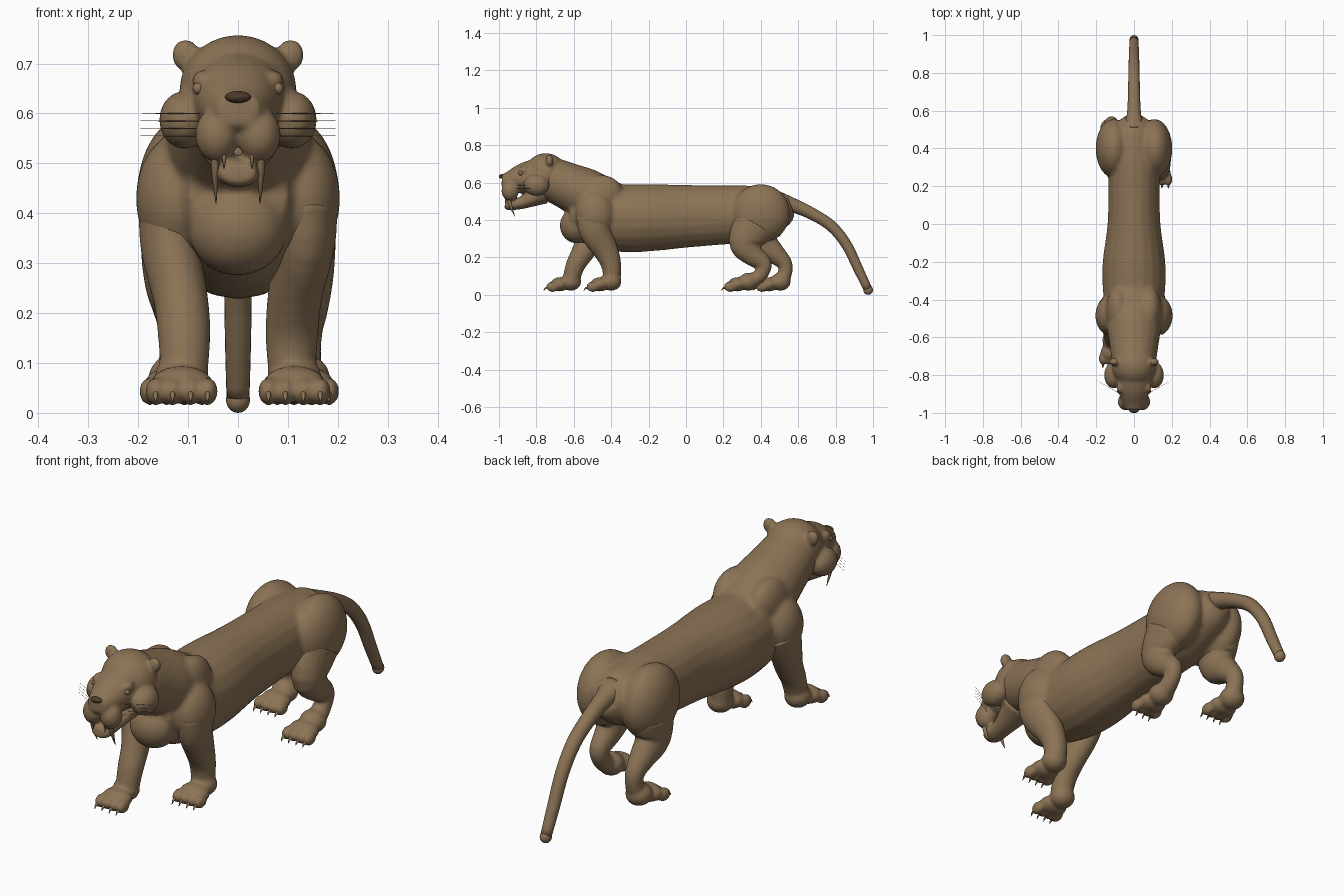
import bpy, bmesh, math
from mathutils import Vector, Matrix

cube = bpy.data.objects.get("Cube")
if cube:
    bpy.data.objects.remove(cube, do_unlink=True)


def material(name, colour):
    m = bpy.data.materials.new(name)
    m.use_nodes = True
    m.diffuse_color = (*colour, 1)
    bsdf = next(n for n in m.node_tree.nodes if n.type == 'BSDF_PRINCIPLED')
    bsdf.inputs["Base Color"].default_value = (*colour, 1)
    return m


FUR = material("brown fur", (0.26, 0.172, 0.092))
NOSE = material("dark nose", (0.075, 0.042, 0.022))


def ball(bm, centre, radii, tilt=0):
    """Ellipsoid, optionally tilted about x."""
    mat = (Matrix.Translation(centre) @ Matrix.Rotation(tilt, 4, 'X')
           @ Matrix.Diagonal((*radii, 1)))
    bmesh.ops.create_uvsphere(bm, u_segments=24, v_segments=14, radius=1, matrix=mat)


def loft(bm, stations, sides=20, steps=4):
    """Smooth tube through stations (x, y, z, half width, half depth)."""
    pts = [Vector(s) for s in stations]
    ext = [2 * pts[0] - pts[1]] + pts + [2 * pts[-1] - pts[-2]]
    path = []
    for i in range(len(pts) - 1):
        a, b, c, d = ext[i:i + 4]
        for k in range(steps):
            t = k / steps
            path.append(0.5 * (2 * b + (c - a) * t + (2 * a - 5 * b + 4 * c - d) * t ** 2
                               + (3 * b - a - 3 * c + d) * t ** 3))
    path.append(pts[-1])
    rings = []
    for i, p in enumerate(path):
        tan = (path[min(i + 1, len(path) - 1)] - path[max(i - 1, 0)]).to_3d().normalized()
        ref = Vector((0, 1, 0)) if abs(tan.x) > 0.8 else Vector((1, 0, 0))
        u = (ref - tan * ref.dot(tan)).normalized()
        v = tan.cross(u)
        ring = []
        for k in range(sides):
            a = 2 * math.pi * k / sides
            ring.append(bm.verts.new(Vector(p[:3]) + u * math.cos(a) * p[3]
                                     + v * math.sin(a) * p[4]))
        rings.append(ring)
    for r, s in zip(rings, rings[1:]):
        for k in range(sides):
            n = (k + 1) % sides
            bm.faces.new((r[k], r[n], s[n], s[k]))
    bm.faces.new(rings[0][::-1])
    bm.faces.new(rings[-1])


def part(name, build, mat=FUR, voxel=0, smooth=5):
    """Make one object; a voxel size fuses its pieces into one skin."""
    bm = bmesh.new()
    build(bm)
    bmesh.ops.recalc_face_normals(bm, faces=bm.faces)
    me = bpy.data.meshes.new(name)
    bm.to_mesh(me)
    bm.free()
    me.materials.append(mat)
    me.polygons.foreach_set("use_smooth", [True] * len(me.polygons))
    ob = bpy.data.objects.new(name, me)
    bpy.context.scene.collection.objects.link(ob)
    if voxel:
        r = ob.modifiers.new("fuse", 'REMESH')
        r.mode = 'VOXEL'
        r.voxel_size = voxel
        r.use_smooth_shade = True
        s = ob.modifiers.new("soften", 'SMOOTH')
        s.factor = 0.5
        s.iterations = smooth
    return ob


# Torso with chest, shoulders and haunches
def torso(bm):
    loft(bm, [(0, -.62, .43, .10, .12), (0, -.5, .43, .145, .17), (0, -.35, .41, .165, .18),
              (0, -.2, .412, .166, .18), (0, 0, .42, .14, .168), (0, .2, .427, .136, .158),
              (0, .35, .435, .13, .15), (0, .5, .46, .10, .11), (0, .56, .48, .06, .06)])
    # neck
    loft(bm, [(0, -.36, .49, .13, .10), (0, -.52, .535, .145, .135), (0, -.64, .585, .13, .125),
              (0, -.74, .63, .115, .115)])
    ball(bm, (0, -.585, .37), (.10, .09, .095))
    for s in (-1, 1):
        ball(bm, (s * .085, -.46, .53), (.065, .125, .11), .25)
        ball(bm, (s * .125, -.485, .43), (.08, .105, .125))
        ball(bm, (s * .108, .4, .435), (.095, .157, .157))


part("body", torso, voxel=.01, smooth=6)


# Head: skull, brow, cheeks, muzzle, lower jaw, ears
def head(bm):
    ball(bm, (0, -.75, .645), (.118, .115, .112))
    loft(bm, [(0, -.78, .64, .105, .095), (0, -.88, .62, .085, .08),
              (0, -.95, .61, .06, .05), (0, -.985, .61, .042, .035)])
    loft(bm, [(0, -.76, .545, .085, .06), (0, -.87, .495, .05, .035),
              (0, -.94, .48, .045, .028), (0, -.968, .482, .035, .022)])
    for s in (-1, 1):
        ball(bm, (s * .108, -.80, .587), (.05, .07, .058))
        ball(bm, (s * .042, -.94, .557), (.044, .047, .055))
        ball(bm, (s * .07, -.865, .665), (.022, .03, .022))
        ball(bm, (s * .105, -.73, .717), (.028, .02, .032))


part("head", head, voxel=.007)
part("nose", lambda bm: ball(bm, (0, -.985, .633), (.026, .016, .012)), NOSE)


# Eyes, fangs and whiskers on both sides
def eyes(bm):
    for s in (-1, 1):
        ball(bm, (s * .08, -.885, .65), (.011, .012, .012))


def fangs(bm):
    for s in (-1, 1):
        loft(bm, [(s * .045, -.95, .53, .009, .011), (s * .046, -.94, .48, .007, .009),
                  (s * .044, -.915, .42, .001, .001)], sides=10)
        loft(bm, [(s * .028, -.962, .52, .005, .005), (s * .028, -.966, .49, .001, .001)], sides=8)


def whiskers(bm):
    for s in (-1, 1):
        for i in range(4):
            z = .555 + .015 * i
            loft(bm, [(s * .07, -.90, z, .0008, .0008), (s * .14, -.86, z, .0007, .0007),
                      (s * .195, -.83, z, .0004, .0004)], sides=4)


part("eyes", eyes)
part("fangs", fangs)
part("whiskers", whiskers)


# Legs, each ending in a four-toed paw
def leg(name, stations, x, heel):
    toes = [x + o for o in (-.052, -.018, .018, .052)]

    def limb(bm):
        loft(bm, stations)
        ball(bm, (x, heel, .07), (.055, .055, .048))
        ball(bm, (x, heel - .06, .056), (.064, .05, .038))
        for t in toes:
            ball(bm, (t, heel - .098, .043), (.021, .035, .028))

    def claws(bm):
        for t in toes:
            loft(bm, [(t, heel - .115, .04, .006, .006), (t, heel - .135, .036, .005, .005),
                      (t, heel - .147, .022, .001, .001)], sides=8)

    part(name, limb, voxel=.008, smooth=4)
    part(name + "_claws", claws)


leg("left_front_leg", [(.135, -.49, .42, .065, .10), (.135, -.485, .34, .06, .085),
                       (.115, -.43, .24, .055, .068), (.108, -.40, .16, .053, .054),
                       (.108, -.395, .08, .048, .046)], .113, -.40)
leg("right_front_leg", [(-.135, -.47, .42, .065, .10), (-.135, -.50, .33, .06, .08),
                        (-.115, -.55, .23, .055, .062), (-.108, -.59, .16, .053, .052),
                        (-.108, -.615, .08, .048, .046)], -.113, -.615)
leg("left_hind_leg", [(.12, .37, .38, .078, .12), (.127, .315, .28, .066, .088),
                      (.13, .355, .215, .052, .062), (.13, .415, .165, .04, .044),
                      (.13, .40, .11, .037, .038), (.13, .35, .07, .045, .04)], .13, .335)
leg("right_hind_leg", [(-.12, .41, .38, .078, .12), (-.125, .41, .28, .066, .088),
                       (-.122, .475, .22, .052, .058), (-.12, .525, .17, .04, .042),
                       (-.12, .53, .12, .037, .038), (-.12, .51, .07, .045, .04)], -.125, .505)


# Tail drooping to the ground
def tail(bm):
    loft(bm, [(0, .50, .495, .06, .055), (0, .58, .475, .038, .038), (0, .68, .43, .032, .032),
              (0, .78, .365, .03, .03), (0, .86, .265, .028, .028), (0, .92, .14, .026, .026),
              (0, .972, .032, .023, .023)])
    ball(bm, (0, .974, .026), (.024, .026, .026))


part("tail", tail)
